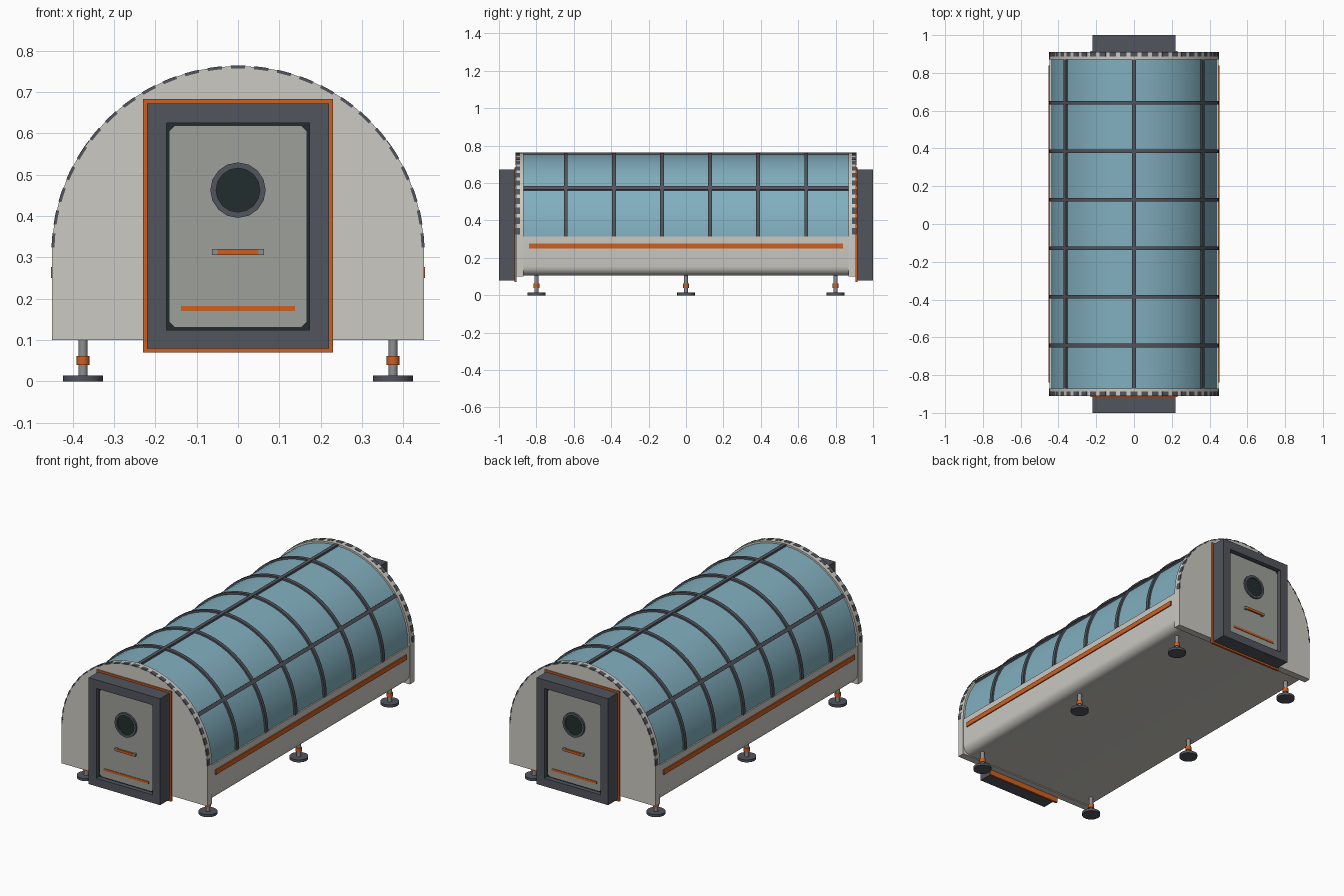
import bpy, bmesh, math

cube = bpy.data.objects.get("Cube")
if cube:
    bpy.data.objects.remove(cube, do_unlink=True)


def material(name, r, g, b):
    m = bpy.data.materials.new(name)
    m.use_nodes = True
    m.diffuse_color = (r, g, b, 1)
    m.node_tree.nodes["Principled BSDF"].inputs["Base Color"].default_value = (r, g, b, 1)
    return m


SHELL = material("warm white shell", 0.60, 0.585, 0.54)
GLASS = material("blue glazing", 0.22, 0.43, 0.52)
DARK = material("dark grey metal", 0.085, 0.09, 0.11)
ORANGE = material("orange trim", 0.62, 0.115, 0.015)
PANEL = material("grey door panel", 0.34, 0.35, 0.32)
SEAL = material("black green seal", 0.015, 0.027, 0.027)
STEEL = material("steel", 0.27, 0.275, 0.28)

R, AXIS, FLOOR = 0.45, 0.313, 0.10   # arch radius, arch centre height, shell underside
STEPS = 32


def finish(name, bm, mat, smooth=False):
    bmesh.ops.recalc_face_normals(bm, faces=bm.faces)
    mesh = bpy.data.meshes.new(name)
    bm.to_mesh(mesh)
    bm.free()
    mesh.materials.append(mat)
    if smooth:
        mesh.polygons.foreach_set("use_smooth", [True] * len(mesh.polygons))
        mesh.set_sharp_from_angle(angle=math.radians(35))
    obj = bpy.data.objects.new(name, mesh)
    bpy.context.collection.objects.link(obj)
    return obj


def prism(name, outline, y0, y1, mat, smooth=False):
    """Extrude an x-z outline along y."""
    bm = bmesh.new()
    a = [bm.verts.new((x, y0, z)) for x, z in outline]
    b = [bm.verts.new((x, y1, z)) for x, z in outline]
    bm.faces.new(a)
    bm.faces.new(b)
    for i in range(len(a)):
        j = (i + 1) % len(a)
        bm.faces.new((a[i], a[j], b[j], b[i]))
    return finish(name, bm, mat, smooth)


def ring(name, outer, inner, y0, y1, mat):
    """Extrude the frame between two matching x-z outlines along y."""
    bm = bmesh.new()
    loops = [[bm.verts.new((x, y, z)) for x, z in pts]
             for pts, y in ((outer, y0), (outer, y1), (inner, y1), (inner, y0))]
    n = len(outer)
    for k in range(4):
        a, b = loops[k], loops[(k + 1) % 4]
        for i in range(n):
            j = (i + 1) % n
            bm.faces.new((a[i], a[j], b[j], b[i]))
    return finish(name, bm, mat)


def arc(r, a0, a1, n, cx=0.0, cz=AXIS):
    angles = [a0 + (a1 - a0) * i / n for i in range(n + 1)]
    return [(cx + r * math.cos(a), cz + r * math.sin(a)) for a in angles]


def band(name, r0, r1, a0, a1, n, y0, y1, mat, smooth=True):
    outline = arc(r1, a0, a1, n) + arc(r0, a0, a1, n)[::-1]
    return prism(name, outline, y0, y1, mat, smooth)


def rect(half, z0, z1):
    return [(-half, z0), (half, z0), (half, z1), (-half, z1)]


def disc(r, z, n=16):
    return arc(r, 0, 2 * math.pi, n, 0, z)[:-1]


def post(name, x, y, z0, z1, r, mat, sides=16):
    bm = bmesh.new()
    bmesh.ops.create_cone(bm, cap_ends=True, segments=sides, radius1=r, radius2=r, depth=z1 - z0)
    bmesh.ops.translate(bm, verts=bm.verts, vec=(x, y, (z0 + z1) / 2))
    return finish(name, bm, mat, True)


# Lower hull with rounded bottom edges
w, c = 0.447, 0.05
bottom = FLOOR + 0.005
hull = [(w, AXIS), (-w, AXIS)]
hull += arc(c, math.pi, 1.5 * math.pi, 6, c - w, bottom + c)
hull += arc(c, 1.5 * math.pi, 2 * math.pi, 6, w - c, bottom + c)
prism("lower_hull", hull, -0.88, 0.88, SHELL, True)

# Glazed vault
prism("glazed_vault", arc(0.44, 0, math.pi, STEPS), -0.875, 0.875, GLASS, True)

# Cross ribs and lengthwise bars
for i in range(6):
    y = (i - 2.5) * 0.257
    band("cross_rib", 0.43, 0.45, 0, math.pi, STEPS, y - 0.01, y + 0.01, DARK)
for angle in (35.5, 90, 144.5):
    a = math.radians(angle)
    half = 0.01 / R
    band("lengthwise_bar", 0.43, 0.451, a - half, a + half, 1, -0.872, 0.872, DARK, False)

# Side stripes
for side in (-1, 1):
    prism("side_stripe", [(side * x, z) for x, z in
                          ((0.44, 0.25), (0.453, 0.25), (0.453, 0.277), (0.44, 0.277))],
          -0.84, 0.84, ORANGE)

# Both ends carry the same bulkhead and door
for end, s in (("front", -1), ("back", 1)):
    cap = [(-R, FLOOR), (R, FLOOR)] + arc(R, 0, math.pi, STEPS)
    prism(end + "_bulkhead", cap, s * 0.87, s * 0.91, SHELL, True)

    # Dashed rim plates
    count = 25
    pitch = math.pi / count
    for i in range(count):
        a = (i + 0.5) * pitch
        band(end + "_rim_plate", 0.444, 0.4512, a - 0.31 * pitch, a + 0.31 * pitch, 2,
             s * 0.888, s * 0.9105, DARK, False)

    # Door surround
    prism(end + "_door_trim", rect(0.23, 0.07, 0.683), s * 0.905, s * 0.917, ORANGE)
    ring(end + "_door_frame", rect(0.22, 0.08, 0.673), rect(0.173, 0.125, 0.625),
         s * 0.915, s * 1.0, DARK)
    prism(end + "_door_seal", rect(0.174, 0.124, 0.626), s * 0.915, s * 0.975, SEAL)

    # Door leaf with clipped corners
    h, z0, z1, k = 0.167, 0.131, 0.619, 0.014
    leaf = [(k - h, z0), (h - k, z0), (h, z0 + k), (h, z1 - k),
            (h - k, z1), (k - h, z1), (-h, z1 - k), (-h, z0 + k)]
    prism(end + "_door_leaf", leaf, s * 0.97, s * 0.982, PANEL)

    # Porthole
    ring(end + "_porthole_rim", disc(0.067, 0.463), disc(0.053, 0.463),
         s * 0.98, s * 0.992, DARK)
    prism(end + "_porthole_glass", disc(0.054, 0.463), s * 0.98, s * 0.986, SEAL)

    # Handle and lower stripe
    prism(end + "_door_handle", rect(0.05, 0.306, 0.32), s * 0.988, s * 0.997, ORANGE)
    for side in (-1, 1):
        mount = [(side * x, z) for x, z in
                 ((0.05, 0.306), (0.063, 0.306), (0.063, 0.32), (0.05, 0.32))]
        prism(end + "_handle_mount", mount, s * 0.98, s * 0.997, STEEL)
    prism(end + "_door_stripe", rect(0.138, 0.17, 0.183), s * 0.98, s * 0.985, ORANGE)

# Adjustable feet
for x in (-0.375, 0.375):
    for y in (-0.8, 0, 0.8):
        post("foot_pad", x, y, 0, 0.014, 0.048, DARK)
        post("foot_shaft", x, y, 0.01, 0.12, 0.011, STEEL)
        post("foot_collar", x, y, 0.04, 0.062, 0.016, ORANGE)
